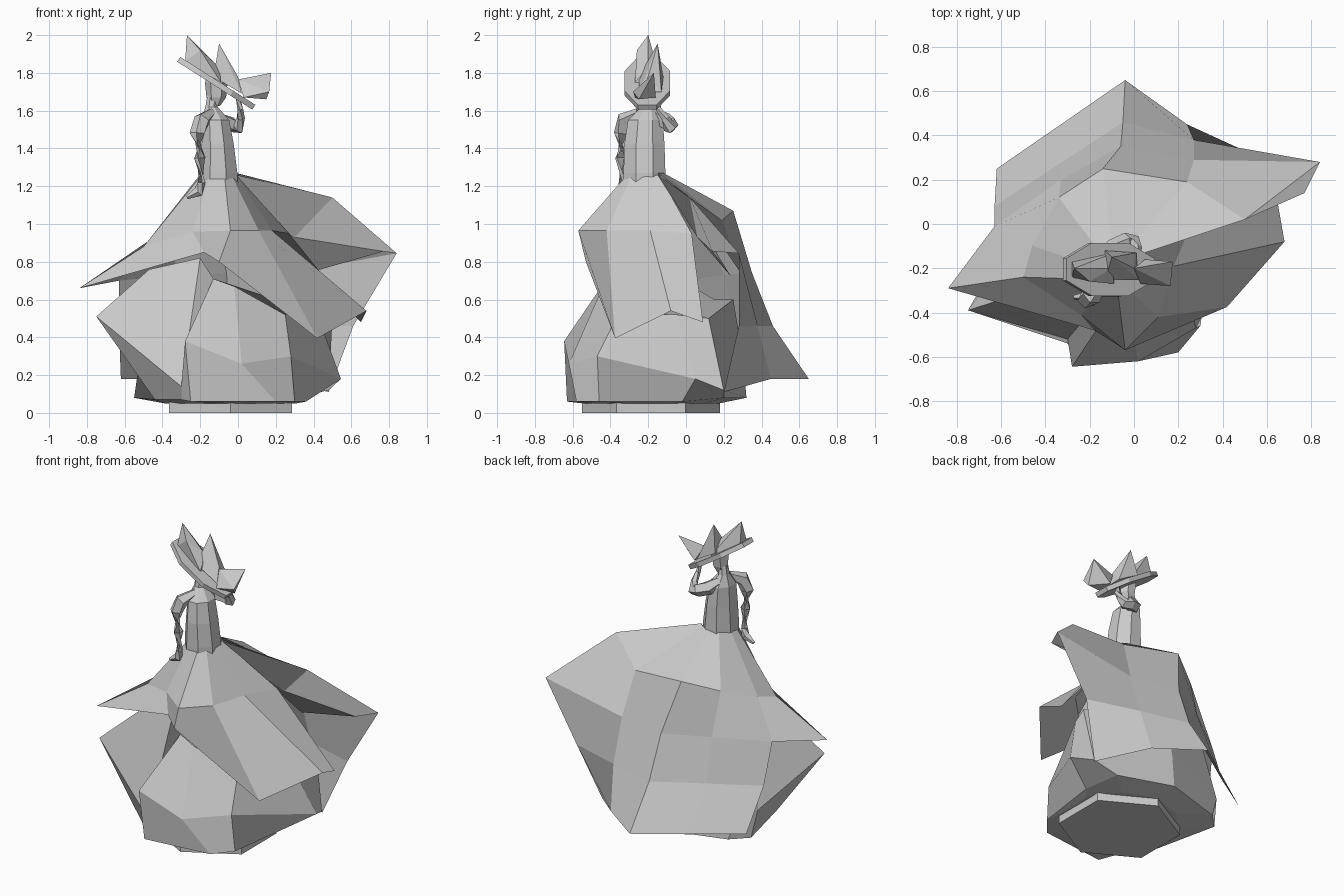
import bpy, bmesh, math
from mathutils import Vector, Matrix


def finish(name, bm):
    bmesh.ops.remove_doubles(bm, verts=bm.verts, dist=0.0005)
    bmesh.ops.recalc_face_normals(bm, faces=bm.faces)
    mesh = bpy.data.meshes.new(name)
    bm.to_mesh(mesh)
    bm.free()
    ob = bpy.data.objects.new(name, mesh)
    bpy.context.collection.objects.link(ob)
    return ob


def loft(name, rows, closed=False, caps=False):
    """Skin a list of equally long point rows."""
    bm = bmesh.new()
    vs = [[bm.verts.new(p) for p in row] for row in rows]
    n = len(rows[0])
    for a, b in zip(vs, vs[1:]):
        for i in range(n if closed else n - 1):
            j = (i + 1) % n
            bm.faces.new((a[i], a[j], b[j], b[i]))
    if caps:
        bm.faces.new(vs[0])
        bm.faces.new(vs[-1])
    return finish(name, bm)


def ring(x, y, z, rx, ry, n=6, turn=0.0):
    return [(x + rx * math.cos(turn + math.tau * i / n),
             y + ry * math.sin(turn + math.tau * i / n), z) for i in range(n)]


def tube(name, path, sides=5):
    """Limb: path of (x, y, z, radius)."""
    pts = [Vector(p[:3]) for p in path]
    rows = []
    for i, p in enumerate(pts):
        d = pts[min(i + 1, len(pts) - 1)] - pts[max(i - 1, 0)]
        m = Matrix.Translation(p) @ d.to_track_quat('Z', 'Y').to_matrix().to_4x4()
        rows.append([m @ Vector(q) for q in ring(0, 0, 0, path[i][3], path[i][3], sides)])
    return loft(name, rows, True, True)


def hull(name, pts):
    bm = bmesh.new()
    for p in pts:
        bm.verts.new(p)
    bmesh.ops.convex_hull(bm, input=bm.verts)
    return finish(name, bm)


# Hexagonal plinth
loft("plinth", [ring(-.04, -.185, z, .375, .365, 6, math.pi / 6) for z in (0, .06)], True, True)

# Underskirt: closed ring of folds, given as top / middle / hem rows
loft("underskirt", [
    [(-.5, -.05, .72), (-.47, -.3, .76), (-.2, -.4, .82), (-.13, -.42, .71), (-.02, -.44, .67),
     (.25, -.36, .52), (.42, -.05, .52), (.5, .12, .5), (-.05, .25, .6), (-.4, .15, .6)],
    [(-.53, 0, .22), (-.75, -.39, .51), (-.3, -.52, .14), (-.28, -.645, .38), (.02, -.62, .26),
     (.28, -.47, .3), (.545, .05, .18), (.48, .2, .12), (-.05, .3, .3), (-.5, .18, .22)],
    [(-.55, .1, .08), (-.44, -.33, .07), (-.3, -.54, .07), (-.25, -.63, .06), (.2, -.58, .06),
     (.3, -.46, .06), (.36, -.02, .06), (.3, .2, .08), (-.05, .32, .08), (-.45, .2, .08)],
    ring(-.04, -.185, .05, -.36, -.36, 10, math.radians(-20))], True, True)

# Front overskirt: from the left fold round to the right fold
loft("front_overskirt", [
    [(-.21, -.18, 1.25), (-.2, -.25, 1.25), (-.15, -.32, 1.25), (-.07, -.33, 1.24),
     (-.03, -.29, 1.25), (0, -.22, 1.25), (-.02, -.14, 1.26)],
    [(-.46, -.1, .92), (-.5, -.24, .88), (-.24, -.41, .96), (-.04, -.57, .965),
     (.11, -.42, .965), (.18, -.19, .965), (.27, .03, .95)],
    [(-.63, -.01, .7), (-.84, -.29, .66), (-.18, -.48, .85), (-.1, -.53, .8),
     (.42, -.375, .395), (.68, -.08, .54), (.65, .09, .48)]])

# Back overskirt: right fold, spine and left fold down to the train
loft("back_overskirt", [
    [(-.01, -.15, 1.27), (-.04, -.12, 1.27), (-.1, -.11, 1.26), (-.16, -.12, 1.26), (-.21, -.18, 1.25)],
    [(.5, .02, 1.14), (.24, .19, 1.02), (-.14, .25, 1.07), (-.34, .12, 1.01), (-.46, -.1, .92)],
    [(.84, .28, .845), (.27, .29, .74), (-.06, .35, .74), (-.33, .2, .73), (-.63, -.01, .7)],
    [(.61, .28, .46), (.27, .38, .46), (-.05, .46, .46), (-.34, .27, .45), (-.63, .08, .44)],
    [(.48, .2, .11), (.24, .45, .18), (-.04, .65, .18), (-.33, .45, .18), (-.62, .25, .18)]])

# Folded-under edge of the right fold
loft("fold_facing", [
    [(-.01, -.15, 1.26), (.5, .02, 1.14), (.84, .28, .845)],
    [(.1, 0, 1.05), (.3, .06, .93), (.77, .14, .855)],
    [(.15, .12, .92), (.24, .19, .8), (.3, .24, .72)]])

# Bodice and neck
loft("bodice", [ring(x, y, z, rx, ry, 8, math.pi / 8) for x, y, z, rx, ry in (
    (-.105, -.22, 1.22, .11, .12), (-.105, -.22, 1.27, .11, .12), (-.11, -.22, 1.42, .095, .115),
    (-.12, -.215, 1.55, .08, .1), (-.14, -.2, 1.62, .035, .04), (-.135, -.2, 1.68, .03, .03))], True, True)

# Head
loft("head", [ring(x, -.2, z, rx, ry, 6) for x, z, rx, ry in (
    (-.12, 1.625, .025, .025), (-.115, 1.67, .052, .045), (-.115, 1.75, .06, .055),
    (-.12, 1.8, .04, .04))], True, True)

# Hat brim, tilted down to the right
brim = loft("hat_brim", [ring(0, 0, z, .255, .13, 8, math.pi / 8) for z in (-.015, .015)], True, True)
brim.location = (-.115, -.205, 1.745)
brim.rotation_euler = (0, math.radians(32.5), 0)

# Hat crown, plume and bow
hull("hat_crown", [(-.27, -.2, 2.0), (-.28, -.24, 1.86), (-.28, -.17, 1.86),
                   (-.2, -.26, 1.92), (-.09, -.27, 1.75), (-.09, -.13, 1.75), (-.1, -.2, 1.83)])
hull("hat_plume", [(-.1, -.15, 1.955), (-.13, -.25, 1.78), (-.13, -.12, 1.78),
                   (.02, -.25, 1.69), (.01, -.13, 1.7), (.0, -.2, 1.78)])
hull("hat_bow", [(.175, -.17, 1.8), (.15, -.25, 1.66), (.165, -.28, 1.7),
                 (0, -.2, 1.765), (.03, -.27, 1.67), (.05, -.16, 1.67)])

# Arm resting at the side, with hand
tube("lowered_arm", [(-.14, -.25, 1.59, .025), (-.19, -.325, 1.55, .045), (-.215, -.34, 1.48, .042),
                     (-.2, -.345, 1.35, .032), (-.195, -.335, 1.22, .022), (-.21, -.33, 1.17, .028),
                     (-.27, -.33, 1.14, .01)])

# Arm raised to the hat brim
tube("raised_arm", [(-.13, -.16, 1.58, .03), (-.09, -.11, 1.545, .045), (-.03, -.08, 1.525, .042),
                    (0, -.085, 1.51, .036), (.015, -.11, 1.56, .022), (.012, -.145, 1.61, .016),
                    (0, -.15, 1.66, .012)])
